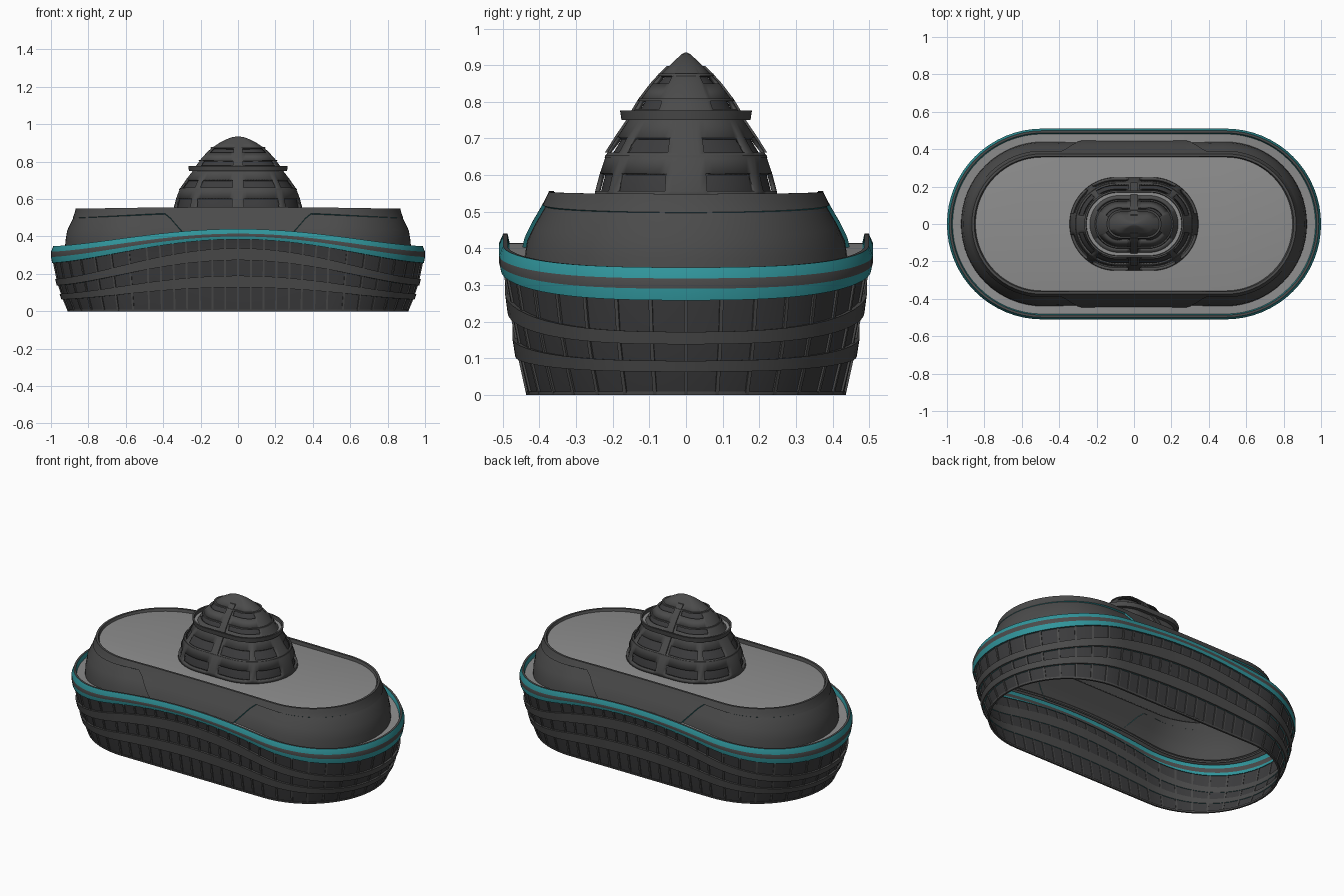
import bpy, bmesh, math

if "Cube" in bpy.data.objects:
    bpy.data.objects.remove(bpy.data.objects["Cube"])


def material(name, rgb):
    m = bpy.data.materials.new(name)
    m.diffuse_color = (*rgb, 1)
    m.use_nodes = True
    m.node_tree.nodes["Principled BSDF"].inputs["Base Color"].default_value = m.diffuse_color
    return m


DARK = material("dark grey cladding", (0.07, 0.07, 0.07))
GLASS = material("charcoal glazing", (0.045, 0.045, 0.047))
ROOF = material("mid grey roof", (0.27, 0.27, 0.27))
TEAL = material("teal trim", (0.03, 0.30, 0.33))
MATS = [DARK, GLASS, ROOF, TEAL]


def stations(ns, na):
    """Counter-clockwise stadium outline: (straight factor, direction x, direction y)."""
    half = [(-1 + 2 * i / ns, 0.0, -1.0) for i in range(ns)]
    for i in range(na):
        a = -math.pi / 2 + math.pi * i / na
        half.append((1, math.cos(a), math.sin(a)))
    return half + [(-k, -dx, -dy) for k, dx, dy in half]


def nominal_x(st):
    return min(1, abs(st[0] * 0.485 + st[1] * 0.51))


def wave(st):
    return max(0, math.cos(math.pi / 2 * nominal_x(st))) ** 1.4


def finish(name, bm):
    me = bpy.data.meshes.new(name)
    bm.to_mesh(me)
    bm.free()
    for m in MATS:
        me.materials.append(m)
    me.shade_smooth()
    me.set_sharp_from_angle(angle=math.radians(28))
    ob = bpy.data.objects.new(name, me)
    bpy.context.collection.objects.link(ob)
    return ob


def loft(name, sts, rings, mats, closed=False, cap=None, skip=None):
    """Each ring is (s, r, z) or a function of the station; mats gives one material per row."""
    bm = bmesh.new()
    rows = []
    for ring in rings:
        row = []
        for st in sts:
            s, r, z = ring(st) if callable(ring) else ring
            row.append(bm.verts.new((st[0] * s + st[1] * r, st[2] * r, z)))
        rows.append(row)
    n, count = len(sts), len(rings) if closed else len(rings) - 1
    for i in range(count):
        a, b = rows[i], rows[(i + 1) % len(rows)]
        for j in range(n):
            k = (j + 1) % n
            if skip and skip(i, sts[j], sts[k]):
                continue
            f = bm.faces.new((a[j], a[k], b[k], b[j]))
            f.material_index = MATS.index(mats[i % len(mats)])
    if cap:
        bm.faces.new(rows[-1]).material_index = MATS.index(cap)
    return finish(name, bm)


def level(s, r, z_end, z_mid, dr=0.0, dz=0.0):
    """Ring that swells upward toward the middle of the long sides."""
    return lambda st: (s, r + dr, z_end + (z_mid - z_end) * wave(st) + dz)


# Hull levels: straight half length, radius, height at ends, height at middle
LEVELS = [(0.475, 0.430, 0, 0), (0.478, 0.453, 0.063, 0.128), (0.480, 0.461, 0.093, 0.190),
          (0.482, 0.474, 0.138, 0.273), (0.484, 0.481, 0.172, 0.337), (0.489, 0.494, 0.258, 0.385)]
HULL = stations(28, 32)

# Glazed hull wall, open underneath
loft("glazed_wall", HULL, [level(*l) for l in LEVELS], [GLASS])

# Base plinth and the two sweeping bands
loft("base_plinth", HULL, [(0.475, 0.425, 0), (0.475, 0.436, 0), (0.475, 0.438, 0.01),
                           (0.475, 0.425, 0.01)], [DARK], closed=True)
for name, lo, hi in (("lower_band", LEVELS[1], LEVELS[2]), ("upper_band", LEVELS[3], LEVELS[4])):
    loft(name, HULL, [level(*lo, dr=-0.004), level(*lo, dr=0.004), level(*lo, dr=0.013),
                      level(*hi, dr=0.013), level(*hi, dr=-0.004)],
         [TEAL, DARK, DARK, DARK, DARK], closed=True)

# Top rim with a raised lip around the walkway
TOP = (0.348, 0.440)
loft("deck_rim", HULL, [level(0.489, 0.490, 0.258, 0.385), level(0.489, 0.498, 0.258, 0.385),
                        level(0.489, 0.505, 0.258, 0.385), level(0.490, 0.510, 0.290, 0.400),
                        level(0.490, 0.510, 0.318, 0.415), level(0.489, 0.499, *TOP),
                        level(0.489, 0.487, *TOP), level(0.489, 0.481, *TOP, dz=-0.026)],
     [TEAL, DARK])
loft("walkway", HULL, [level(0.489, 0.482, *TOP, dz=-0.025), level(0.480, 0.43, *TOP, dz=-0.025)], [ROOF])

# Window mullions following the wall
bm = bmesh.new()
for st in HULL[::2]:
    rows = []
    for s, r, ze, zm in LEVELS:
        z = ze + (zm - ze) * wave(st)
        row = []
        for d, t in ((-0.003, -0.005), (0.006, -0.005), (0.006, 0.005), (-0.003, 0.005)):
            row.append(bm.verts.new((st[0] * s + st[1] * (r + d) - st[2] * t,
                                     st[2] * (r + d) + st[1] * t, z)))
        rows.append(row)
    for a, b in zip(rows, rows[1:]):
        for j in range(4):
            k = (j + 1) % 4
            bm.faces.new((a[j], a[k], b[k], b[j]))
finish("mullions", bm)

# Upper tier: recessed base with an overlapping shell whose edge steps up toward the ends
TIER = stations(32, 32)
CURVE = [(0.30, 0.452), (0.37, 0.447), (0.42, 0.440), (0.47, 0.416), (0.52, 0.386), (0.56, 0.367)]


def tier_radius(z):
    for (z0, r0), (z1, r1) in zip(CURVE, CURVE[1:]):
        if z <= z1:
            break
    return r0 + (r1 - r0) * (z - z0) / (z1 - z0)


def floor_z(st):
    return TOP[0] + (TOP[1] - TOP[0]) * wave(st) - 0.035


def seam_z(st):
    x = nominal_x(st)
    high = 0.524 - 0.026 * max(0, (x - 0.38) / 0.62)
    t = min(1, max(0, (x - 0.27) / 0.115))
    return floor_z(st) + (high - floor_z(st)) * t


def tier_ring(base, f, dr=0.0, dz=0.0):
    def ring(st):
        z0 = base(st)
        z = z0 + (0.549 + 0.008 * wave(st) - z0) * f
        return (0.48 + 0.01 * f, tier_radius(z) + dr, z + dz)
    return ring


loft("tier_base", TIER, [tier_ring(floor_z, f, -0.006) for f in (0, 0.25, 0.5, 0.75, 0.97)], [DARK])
loft("tier_shell", TIER,
     [tier_ring(seam_z, 0, -0.007, -0.007), tier_ring(seam_z, 0, 0.005)]
     + [tier_ring(seam_z, f, 0.005) for f in (0.25, 0.5, 0.75, 1)]
     + [tier_ring(seam_z, 1, -0.008), (0.49, 0.357, 0.535)], [TEAL] + [DARK] * 6)
loft("main_roof", TIER, [(0.49, 0.362, 0.535), (0.49, 0.357, 0.536)], [ROOF], cap=ROOF)

# Central tower: outer shell with window openings over a darker core
TOWER = stations(12, 40)
PROFILE = [(0.095, 0.250, 0.535), (0.095, 0.248, 0.556), (0.095, 0.235, 0.605), (0.093, 0.218, 0.655),
           (0.092, 0.214, 0.662), (0.090, 0.187, 0.705), (0.085, 0.155, 0.752), (0.082, 0.140, 0.780),
           (0.080, 0.123, 0.808), (0.075, 0.091, 0.850), (0.070, 0.071, 0.872), (0.058, 0.045, 0.898),
           (0.042, 0.026, 0.917), (0.022, 0.012, 0.930), (0.003, 0.002, 0.935)]


def opening(i, a, b):
    k, dy = abs(a[0] + b[0]) / 2, abs(a[2] + b[2]) / 2
    if i in (1, 4):
        return 0.2 < dy < 0.74 or (dy > 0.87 and k > 0.3)
    return i in (7, 9) and dy > 0.5 and k > 0.3


shell = loft("tower_shell", TOWER, PROFILE, [DARK], cap=DARK, skip=opening)
mod = shell.modifiers.new("thickness", "SOLIDIFY")
mod.thickness, mod.offset = 0.014, -1
# keep the thin tip clean
mod.thickness_clamp = 1.0
loft("tower_core", TOWER, [(s, r - 0.016, z) for s, r, z in PROFILE[:11]], [GLASS])

# Raised string courses on the tower
for i, (s, r, z) in enumerate(((0.094, 0.218, 0.648), (0.080, 0.127, 0.802), (0.070, 0.073, 0.870))):
    loft("tower_course_%d" % (i + 1), TOWER, [(s, r - 0.006, z), (s, r + 0.004, z), (s, r + 0.002, z + 0.007),
                                             (s, r - 0.008, z + 0.007)], [DARK], closed=True)

# Tower balcony with parapet and floor
loft("balcony", TOWER, [(0.086, 0.145, 0.75), (0.086, 0.176, 0.75), (0.086, 0.180, 0.776),
                        (0.086, 0.170, 0.776), (0.086, 0.168, 0.758)], [DARK])
loft("balcony_floor", TOWER, [(0.086, 0.169, 0.758), (0.084, 0.142, 0.758)], [ROOF])

# Front and back spines of the dome
for side, name in ((-1, "front_spine"), (1, "back_spine")):
    bm = bmesh.new()
    rows = []
    for s, r, z in PROFILE[4:12]:
        rows.append([bm.verts.new((x, side * (r + d), z)) for x, d in
                     ((-0.018, -0.01), (-0.018, 0.007), (0.018, 0.007), (0.018, -0.01))])
    for a, b in zip(rows, rows[1:]):
        for j in range(3):
            bm.faces.new((a[j], a[j + 1], b[j + 1], b[j]))
    bm.faces.new(rows[-1])
    bmesh.ops.recalc_face_normals(bm, faces=bm.faces)
    finish(name, bm)
